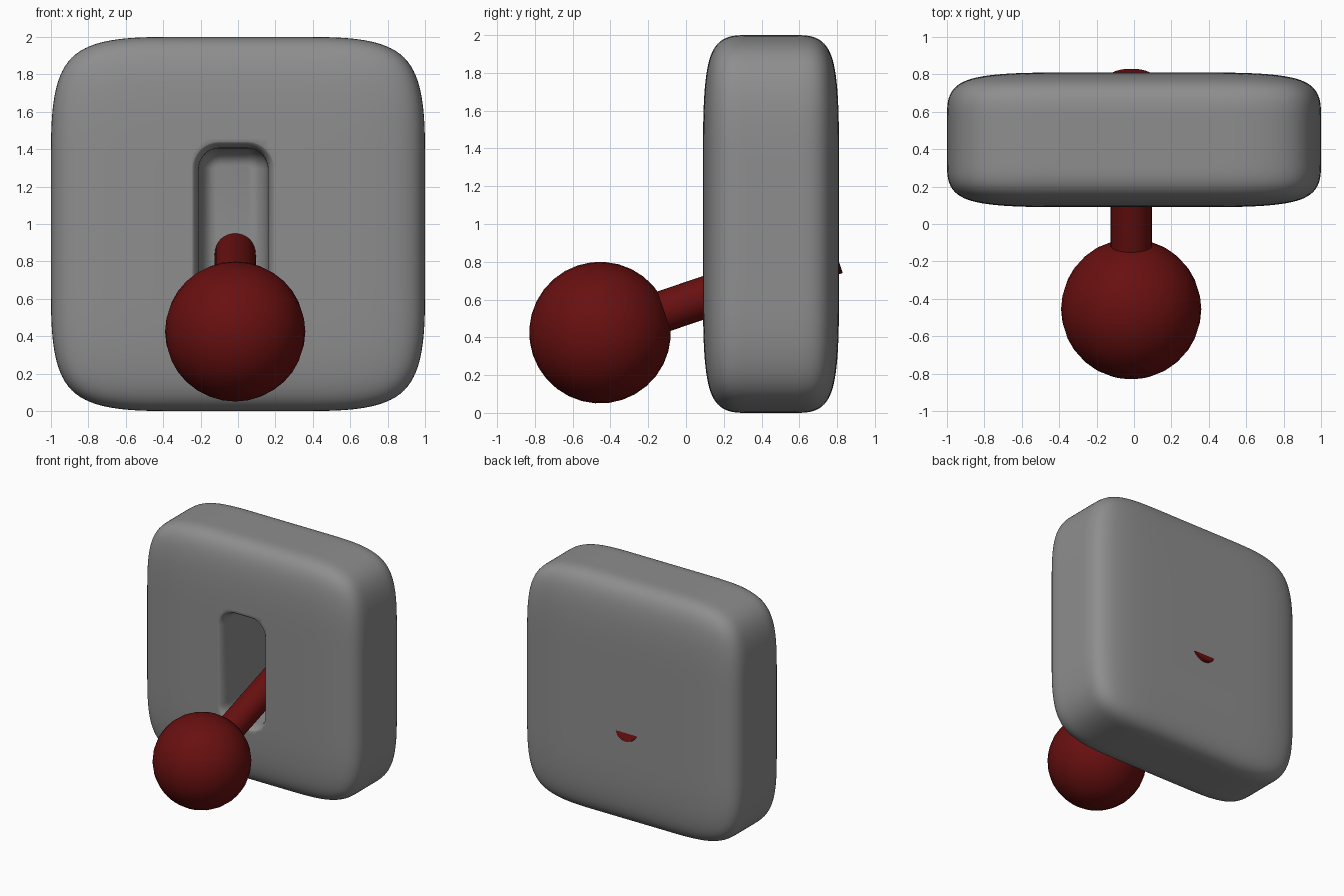
import bpy, bmesh, math
from mathutils import Vector

if "Cube" in bpy.data.objects:
    bpy.data.objects.remove(bpy.data.objects["Cube"])


def material(name, rgb):
    m = bpy.data.materials.new(name)
    m.diffuse_color = (*rgb, 1)
    m.use_nodes = True
    m.node_tree.nodes["Principled BSDF"].inputs["Base Color"].default_value = m.diffuse_color
    return m


grey = material("grey", (0.27, 0.27, 0.27))
red = material("dark red", (0.14, 0.005, 0.005))


def finish(obj, name, mat, angle=40):
    obj.name = name
    obj.data.materials.clear()
    obj.data.materials.append(mat)
    bpy.ops.object.select_all(action='DESELECT')
    obj.select_set(True)
    bpy.context.view_layer.objects.active = obj
    bpy.ops.object.shade_smooth_by_angle(angle=math.radians(angle))


def new_object(name, bm):
    mesh = bpy.data.meshes.new(name)
    bm.to_mesh(mesh)
    bm.free()
    obj = bpy.data.objects.new(name, mesh)
    bpy.context.collection.objects.link(obj)
    return obj


# Plate: box cut in thirds, softened by subdivision
bm = bmesh.new()
bmesh.ops.create_cube(bm, size=2)
bmesh.ops.subdivide_edges(bm, edges=bm.edges[:], cuts=2, use_grid_fill=True)
for v in bm.verts:
    v.co = Vector((v.co.x, 0.45 + 0.36 * v.co.y, 1 + v.co.z))
plate = new_object("plate", bm)
sub = plate.modifiers.new("soften", 'SUBSURF')
sub.levels = sub.render_levels = 4


# Slot cutter: rounded rectangles lofted into the plate, flared at the rim
def ring(bm, y, grow, radius):
    x0, x1, z0, z1 = -0.21 - grow, 0.16 + grow, 0.52 - grow, 1.405 + grow
    corners = [(x1, z1, -1, -1), (x0, z1, 1, -1), (x0, z0, 1, 1), (x1, z0, -1, 1)]
    out = []
    for i, (x, z, sx, sz) in enumerate(corners):
        for k in range(9):
            a = math.radians(90 * i + 90 * k / 8)
            out.append(bm.verts.new((x + radius * (sx + math.cos(a)), y,
                                     z + radius * (sz + math.sin(a)))))
    return out


profile = [(0.06, 0.07, 0.17)]
for k in range(7):                       # rounded lip
    a = math.radians(10 + 80 * k / 6)
    grow = 0.05 * (1 - math.sin(a))
    profile.append((0.085 + 0.10 * (1 - math.cos(a)), grow, 0.11 + grow))
for k in range(7):                       # rounded floor edge
    a = math.radians(90 * k / 6)
    grow = -0.09 * (1 - math.cos(a))
    profile.append((0.62 + 0.15 * math.sin(a), grow, 0.11 + grow))
bm = bmesh.new()
rings = [ring(bm, *p) for p in profile]
for a, b in zip(rings, rings[1:]):
    for i in range(len(a)):
        j = (i + 1) % len(a)
        bm.faces.new((a[i], a[j], b[j], b[i]))
bm.faces.new(rings[0])
bm.faces.new(rings[-1])
bmesh.ops.recalc_face_normals(bm, faces=bm.faces[:])
cutter = new_object("slot_cutter", bm)
cutter.hide_render = True

cut = plate.modifiers.new("slot", 'BOOLEAN')
cut.object = cutter
cut.operation = 'DIFFERENCE'
cut.solver = 'EXACT'
bpy.context.view_layer.objects.active = plate
plate.select_set(True)
for name in ("soften", "slot"):
    bpy.ops.object.modifier_apply(modifier=name)
bpy.data.objects.remove(cutter)
finish(plate, "plate", grey)

# Lever: ball and tilted rod sharing one axis
ball_centre = Vector((-0.015, -0.455, 0.425))
rod_end = Vector((-0.015, 0.795, 0.845))
axis = rod_end - ball_centre
tilt = (math.atan2(-axis.y, axis.z), 0, 0)
bpy.ops.mesh.primitive_uv_sphere_add(segments=32, ring_count=16, radius=0.375,
                                     location=ball_centre, rotation=tilt)
finish(bpy.context.object, "lever_ball", red)
bpy.ops.mesh.primitive_cylinder_add(vertices=32, radius=0.11, depth=axis.length,
                                    location=(ball_centre + rod_end) / 2, rotation=tilt)
finish(bpy.context.object, "lever_rod", red)
